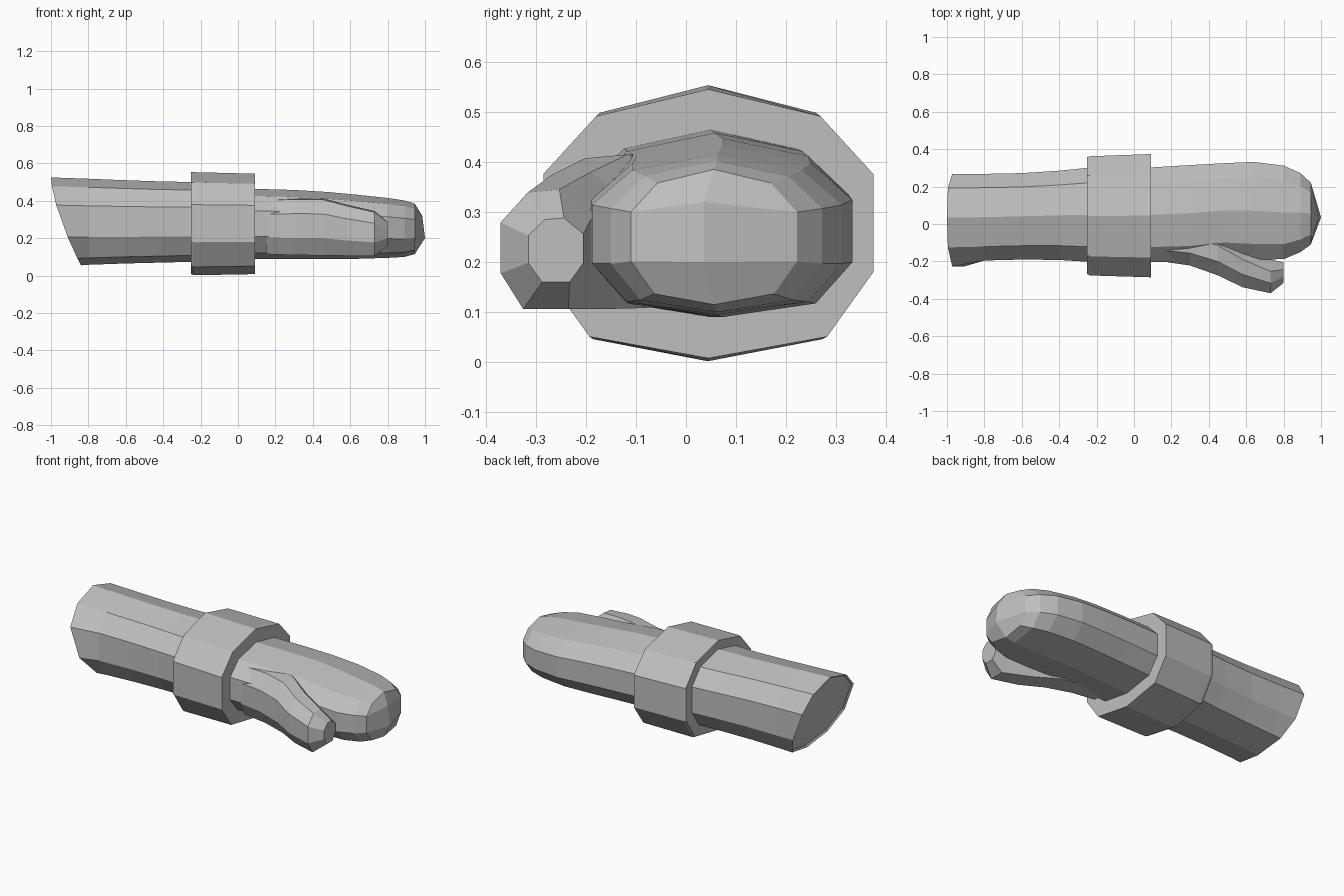
import bpy
import bmesh

cube = bpy.data.objects.get("Cube")
if cube:
    bpy.data.objects.remove(cube, do_unlink=True)

# Single grey material
grey = bpy.data.materials.new("plain_grey")
grey.use_nodes = True
colour = (0.52, 0.52, 0.52, 1)
grey.diffuse_color = colour
grey.node_tree.nodes["Principled BSDF"].inputs["Base Color"].default_value = colour

# Half outlines in unit space, from the top round to the bottom
TEN_HALF = [(0.68, 0.8), (1, 0.37), (1, -0.36), (0.72, -0.84)]
EIGHT = [(0.3, 1), (-0.4, 0.95), (-1, 0.45), (-1, -0.4),
         (-0.5, -1), (0.5, -1), (1, -0.4), (1, 0.5)]
TEN = [(0, 1)] + TEN_HALF + [(0, -1)] + [(-u, v) for u, v in reversed(TEN_HALF)]


def ring(bm, outline, x, y0, y1, z0, z1):
    """Fit the unit outline between the given limits at one station along x."""
    cy, cz, ry, rz = (y0 + y1) / 2, (z0 + z1) / 2, (y1 - y0) / 2, (z1 - z0) / 2
    return [bm.verts.new((x, cy + u * ry, cz + v * rz)) for u, v in outline]


def loft(bm, outline, stations):
    rings = [ring(bm, outline, *s) for s in stations]
    n = len(outline)
    for a, b in zip(rings, rings[1:]):
        for i in range(n):
            j = (i + 1) % n
            bm.faces.new((a[i], a[j], b[j], b[i]))
    return rings


def finish(bm, name):
    bmesh.ops.recalc_face_normals(bm, faces=bm.faces)
    mesh = bpy.data.meshes.new(name)
    bm.to_mesh(mesh)
    bm.free()
    mesh.materials.append(grey)
    obj = bpy.data.objects.new(name, mesh)
    bpy.context.collection.objects.link(obj)


# Mitten hand: rounded body closed by a vertical ridge at the fingertips
bm = bmesh.new()
rings = loft(bm, TEN, [
    (0.05, -0.205, 0.30, 0.09, 0.465),
    (0.30, -0.20, 0.315, 0.09, 0.458),
    (0.48, -0.18, 0.325, 0.09, 0.447),
    (0.64, -0.19, 0.332, 0.09, 0.432),
    (0.80, -0.188, 0.312, 0.095, 0.415),
    (0.89, -0.15, 0.272, 0.10, 0.402),
    (0.945, -0.11, 0.222, 0.115, 0.385),
])
tip = rings[-1]
high = bm.verts.new((0.985, 0.035, 0.32))
low = bm.verts.new((1.0, 0.035, 0.2))
for ids, ends in [((0, 1, 2), (high,)), ((2, 3), (low, high)), ((3, 4, 5), (low,)),
                  ((5, 6, 7), (low,)), ((7, 8), (high, low)), ((8, 9, 0), (high,))]:
    bm.faces.new([tip[i] for i in ids] + list(ends))
bm.faces.new(rings[0])
finish(bm, "mitten_hand")

# Thumb: leaves the front of the hand and ends in a small flat tip
bm = bmesh.new()
rings = loft(bm, EIGHT, [
    (0.15, -0.20, 0.0, 0.115, 0.41),
    (0.30, -0.222, 0.0, 0.11, 0.415),
    (0.45, -0.275, -0.03, 0.108, 0.415),
    (0.58, -0.338, -0.11, 0.106, 0.38),
    (0.73, -0.37, -0.19, 0.106, 0.345),
    (0.80, -0.315, -0.205, 0.16, 0.288),
])
bm.faces.new(rings[0])
bm.faces.new(rings[-1])
finish(bm, "thumb")

# Cuff band
bm = bmesh.new()
rings = loft(bm, TEN, [
    (-0.25, -0.268, 0.358, 0.008, 0.553),
    (-0.235, -0.275, 0.362, 0.002, 0.553),
    (0.09, -0.285, 0.374, 0.008, 0.545),
])
bm.faces.new(rings[0])
bm.faces.new(rings[-1])
finish(bm, "cuff")

# Sleeve: its open end is cut on a slope with a slight flare at the front
bm = bmesh.new()
rings = loft(bm, TEN, [
    (-0.20, -0.205, 0.305, 0.075, 0.50),
    (-0.40, -0.192, 0.285, 0.07, 0.503),
    (-0.60, -0.19, 0.272, 0.065, 0.51),
    (-0.80, -0.195, 0.268, 0.058, 0.518),
    (-1.00, -0.20, 0.268, 0.055, 0.525),
])
for v in rings[-1]:
    v.co.x += 0.16 * ((0.525 - v.co.z) / 0.47) ** 1.5
for v in rings[-1][7:9]:
    v.co.y -= 0.028
bm.faces.new(rings[0])
mouth = bm.faces.new(rings[-1])
bmesh.ops.recalc_face_normals(bm, faces=bm.faces)
bmesh.ops.inset_region(bm, faces=[mouth], thickness=0.012, depth=-0.01)
finish(bm, "sleeve")
